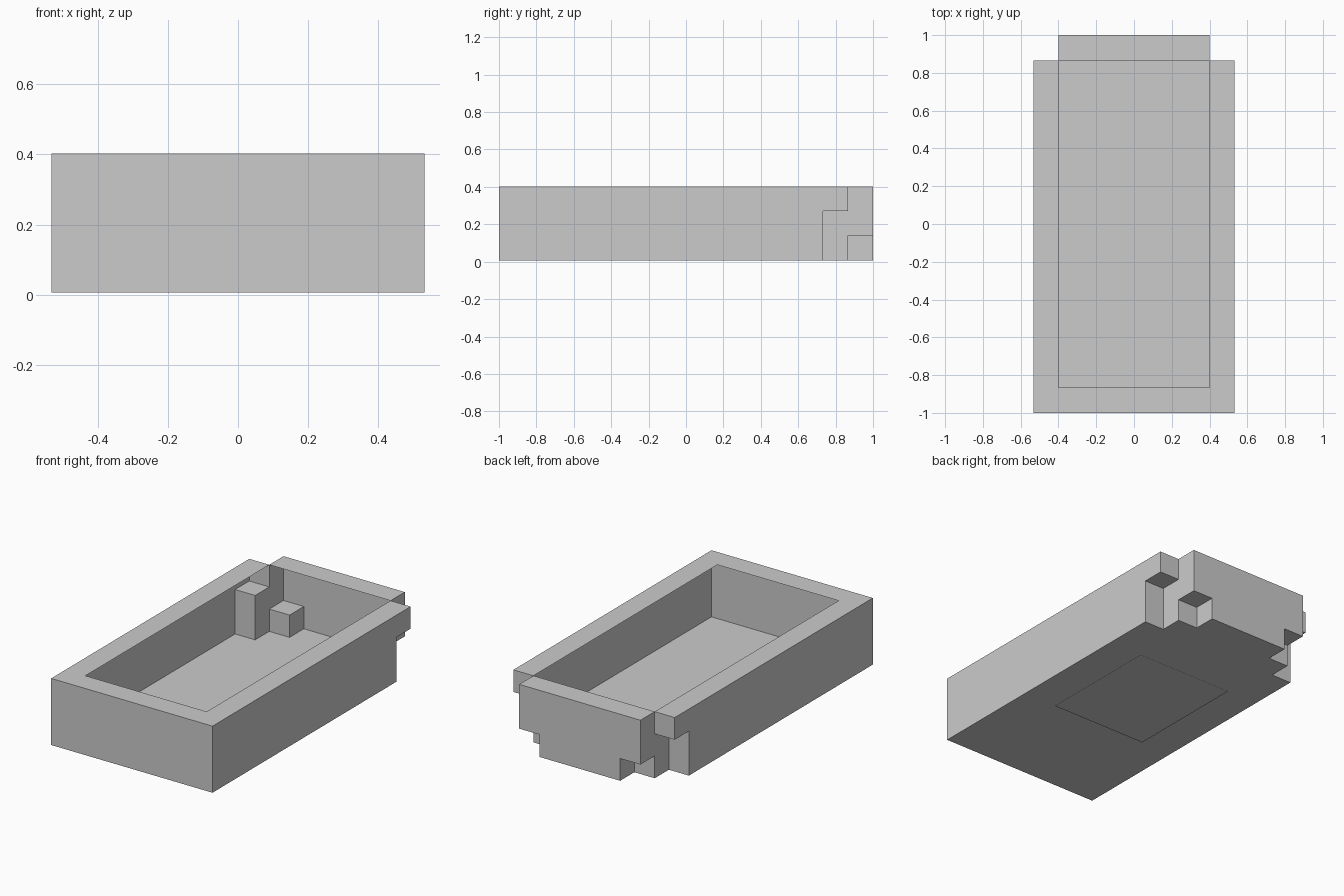
import bpy
from mathutils import Vector

if "Cube" in bpy.data.objects:
    bpy.data.objects.remove(bpy.data.objects["Cube"])

# Shared grid levels: x steps, y steps and heights
X1, X2, X3 = 0.266, 0.4, 0.532
Y1, Y2, Y3 = 0.733, 0.866, 1.0
B, Z1, Z2, T = 0.006, 0.139, 0.271, 0.403


def on_plane(axis, pos, outline):
    """Place a 2D outline on the plane where the given axis equals pos."""
    pts = []
    for p in outline:
        p = list(p)
        p.insert(axis, pos)
        pts.append(Vector(p))
    return pts


def rect(a0, a1, b0, b1):
    return [(a0, b0), (a1, b0), (a1, b1), (a0, b1)]


def sheets(name, faces, mirror=False):
    """faces: (axis, position, outline, outward sign); mirror repeats them at -x."""
    verts, polys = [], []
    for side in ((1, -1) if mirror else (1,)):
        for axis, pos, outline, sign in faces:
            pts = on_plane(axis, pos, outline)
            normal = Vector((0, 0, 0))
            for i, p in enumerate(pts):
                normal += p.cross(pts[(i + 1) % len(pts)])
            if (normal[axis] * sign < 0) != (side < 0):
                pts.reverse()
            start = len(verts)
            verts += [(p.x * side, p.y, p.z) for p in pts]
            polys.append(range(start, len(verts)))
    mesh = bpy.data.meshes.new(name)
    mesh.from_pydata(verts, [], [list(p) for p in polys])
    mesh.update()
    obj = bpy.data.objects.new(name, mesh)
    bpy.context.collection.objects.link(obj)
    return obj


# Floor, stepped in at the two back corners
half = [(X3, -Y3), (X3, Y1), (X2, Y1), (X2, Y2), (X1, Y2), (X1, Y3)]
sheets("floor", [(2, B, half + [(-x, y) for x, y in reversed(half)], -1)])

# Outer walls, single sheets
sheets("front_wall", [(1, -Y3, rect(-X3, X3, B, T), -1)])
half = [(X1, B), (X1, Z1), (X2, Z1), (X2, T)]
sheets("back_wall", [(1, Y3, half + [(-x, z) for x, z in reversed(half)], 1)])
sheets("side_walls", [(0, X3, [(-Y3, B), (Y1, B), (Y1, Z2), (Y2, Z2),
                               (Y2, T), (-Y3, T)], 1)], mirror=True)

# Flat rim around the open top
sheets("end_rims", [(2, T, rect(-X3, X3, -Y3, -Y2), 1),
                    (2, T, rect(-X2, X2, Y2, Y3), 1)])
sheets("side_rims", [(2, T, rect(X2, X3, -Y2, Y2), 1)], mirror=True)

# Full-height corner notches
sheets("corner_notches", [(0, X2, rect(Y2, Y3, Z1, T), 1),
                          (1, Y2, rect(X2, X3, Z2, T), 1)], mirror=True)

# Tall recesses in the sides
sheets("side_recesses", [(2, Z2, rect(X2, X3, Y1, Y2), -1),
                         (1, Y1, rect(X2, X3, B, Z2), 1),
                         (0, X2, rect(Y1, Y2, B, Z2), 1)], mirror=True)

# Low recesses in the back
sheets("back_recesses", [(2, Z1, rect(X1, X2, Y2, Y3), -1),
                         (1, Y2, rect(X1, X2, B, Z1), 1),
                         (0, X1, rect(Y2, Y3, B, Z1), 1)], mirror=True)

# Thin plain panel under the floor
sheets("base_panel", [(2, 0.0, rect(-0.32, 0.32, -0.31, 0.44), -1)])
